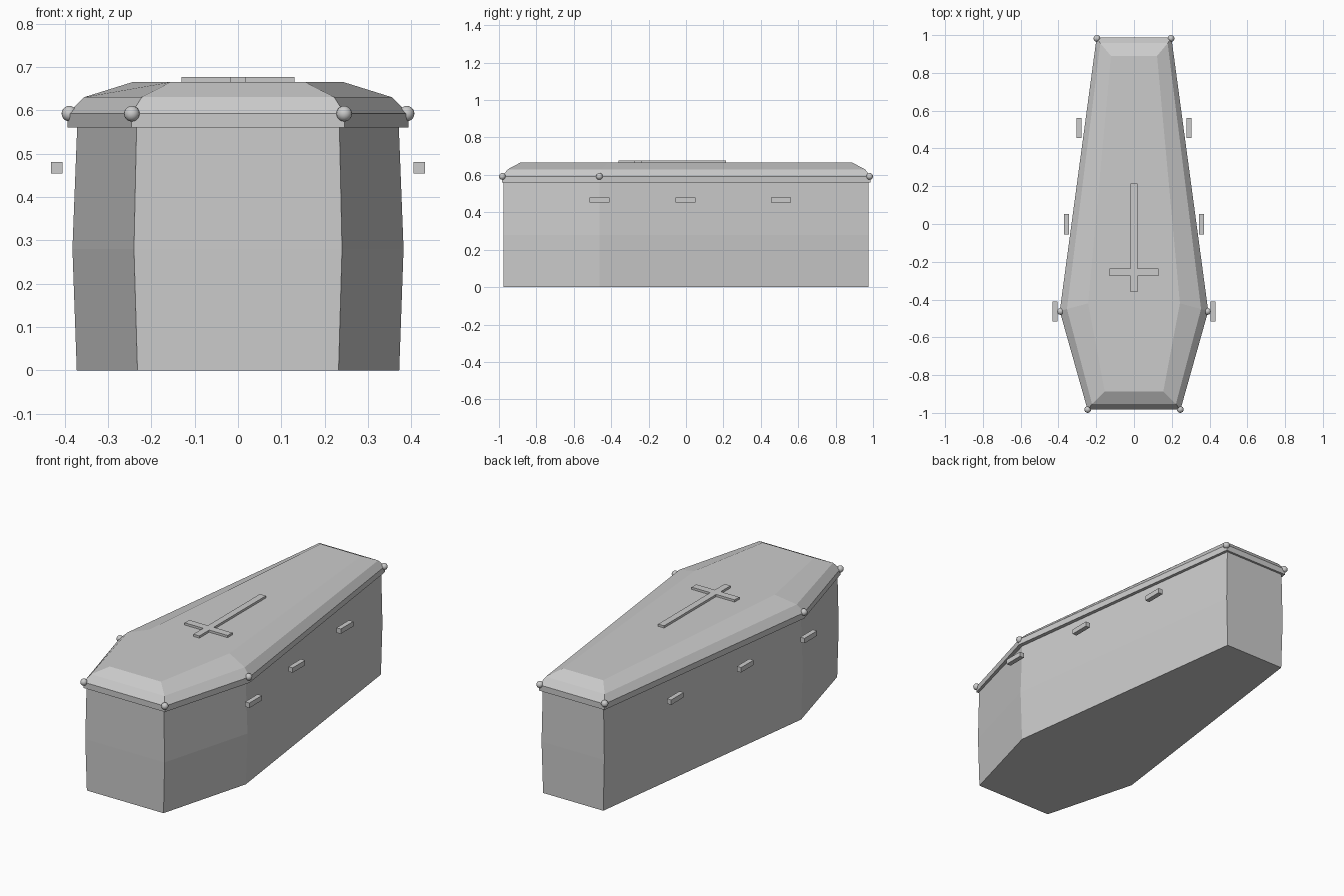
import bpy, bmesh

if "Cube" in bpy.data.objects:
    bpy.data.objects.remove(bpy.data.objects["Cube"])


def outline(front, shoulder, back):
    """Six-sided plan from three (half width, y) pairs, counter-clockwise."""
    right = [front, shoulder, back]
    return [(x, y) for x, y in right] + [(-x, y) for x, y in reversed(right)]


def loft(name, sections):
    """Closed solid through stacked (z, outline) sections."""
    bm = bmesh.new()
    rings = [[bm.verts.new((x, y, z)) for x, y in pts] for z, pts in sections]
    for a, b in zip(rings, rings[1:]):
        n = len(a)
        for i in range(n):
            j = (i + 1) % n
            bm.faces.new((a[i], a[j], b[j], b[i]))
    bm.faces.new(rings[0][::-1])
    bm.faces.new(rings[-1])
    bmesh.ops.recalc_face_normals(bm, faces=bm.faces)
    mesh = bpy.data.meshes.new(name)
    bm.to_mesh(mesh)
    bm.free()
    obj = bpy.data.objects.new(name, mesh)
    bpy.context.collection.objects.link(obj)
    return obj


def box(name, center, size):
    bpy.ops.mesh.primitive_cube_add(size=1, location=center)
    obj = bpy.context.object
    obj.name = name
    obj.scale = size
    return obj


# Slightly bulging body
loft("body", [
    (0.0, outline((0.232, -0.975), (0.372, -0.463), (0.182, 0.975))),
    (0.28, outline((0.240, -0.977), (0.382, -0.463), (0.190, 0.977))),
    (0.562, outline((0.234, -0.975), (0.371, -0.463), (0.184, 0.975))),
])

# Lid: straight rim, then two sloped bands up to the flat top
rim = outline((0.246, -0.983), (0.393, -0.461), (0.198, 0.987))
loft("lid", [
    (0.56, rim),
    (0.592, rim),
    (0.63, outline((0.222, -0.953), (0.355, -0.45), (0.178, 0.957))),
    (0.665, outline((0.155, -0.887), (0.243, -0.42), (0.122, 0.890))),
])

# Cross on the lid, one solid outline
half = [(0.018, -0.36), (0.018, -0.275), (0.13, -0.275),
        (0.13, -0.235), (0.018, -0.235), (0.018, 0.215)]
cross = half + [(-x, y) for x, y in reversed(half)]
loft("cross", [(0.664, cross), (0.677, cross)])

# Corner knobs
for i, (x, y) in enumerate(outline((0.245, -0.982), (0.389, -0.463), (0.196, 0.982))):
    bpy.ops.mesh.primitive_uv_sphere_add(segments=16, ring_count=10,
                                         radius=0.018, location=(x, y, 0.592))
    bpy.context.object.name = f"knob_{i + 1}"
    bpy.ops.object.shade_smooth()

# Carrying handles on both sides
for side, sign in (("right", 1), ("left", -1)):
    for i, (x, y) in enumerate([(0.418, -0.463), (0.357, -0.002), (0.291, 0.508)]):
        box(f"handle_{side}_{i + 1}", (sign * x, y, 0.467), (0.026, 0.108, 0.027))
